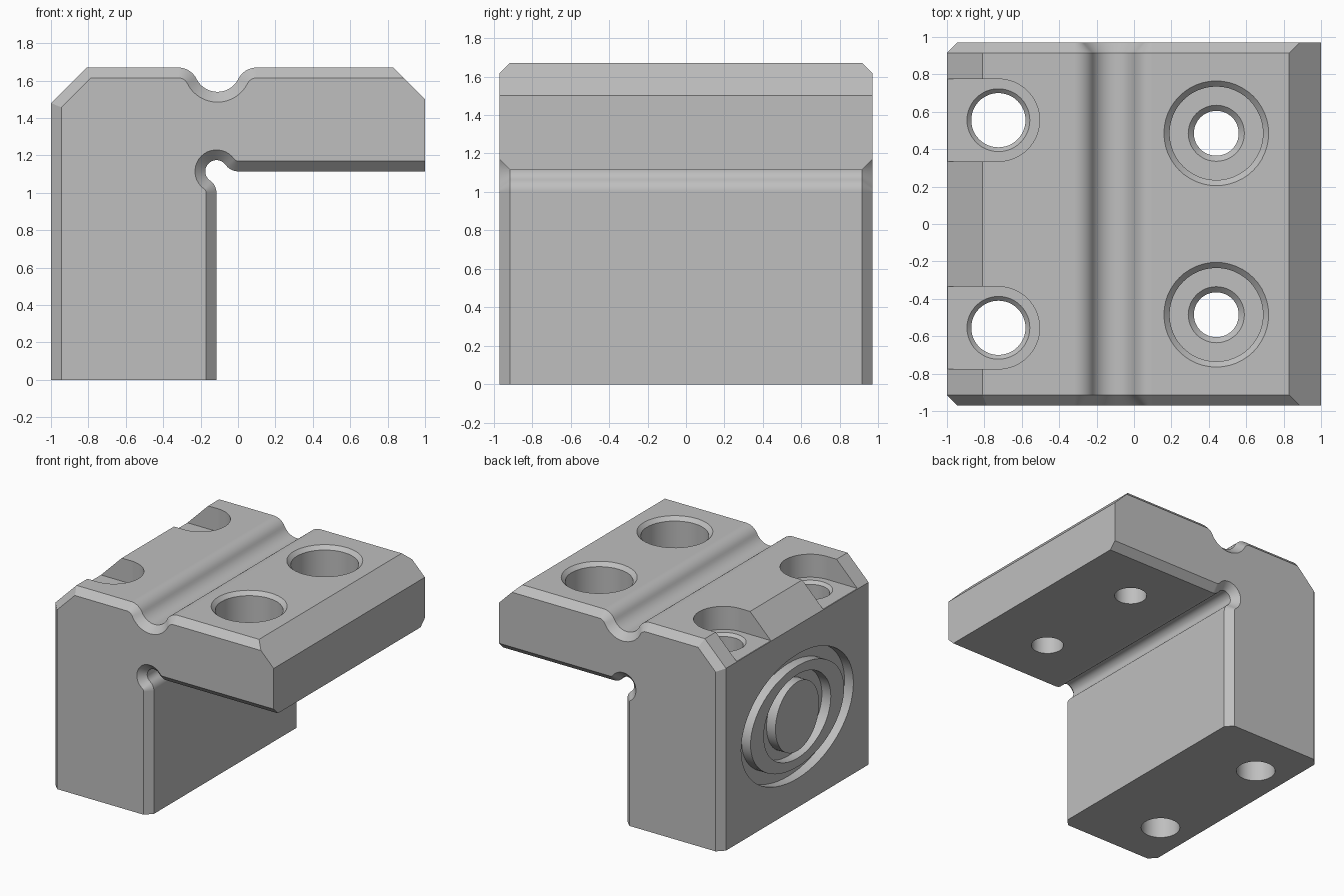
import bpy, bmesh
from math import sin, cos, radians, sqrt

cube = bpy.data.objects.get("Cube")
if cube:
    bpy.data.objects.remove(cube, do_unlink=True)

grey = bpy.data.materials.new("plain grey")
grey.use_nodes = True
colour = (0.52, 0.52, 0.52, 1)
grey.diffuse_color = colour
grey.node_tree.nodes["Principled BSDF"].inputs["Base Color"].default_value = colour


def arc(cx, cy, r, start, end, n, ry=None):
    """Points along a circular or oval arc, ends included."""
    ry = r if ry is None else ry
    angles = [radians(start + (end - start) * i / n) for i in range(n + 1)]
    return [(cx + r * cos(a), cy + ry * sin(a)) for a in angles]


def loft(name, rings, cyclic=False):
    """Skin equal-length rings of points; cap the ends unless cyclic."""
    bm = bmesh.new()
    rows = [[bm.verts.new(p) for p in ring] for ring in rings]
    n = len(rows[0])
    for a, b in zip(rows, rows[1:] + rows[:1] if cyclic else rows[1:]):
        for i in range(n):
            j = (i + 1) % n
            bm.faces.new((a[i], a[j], b[j], b[i]))
    if not cyclic:
        bm.faces.new(rows[0])
        bm.faces.new(rows[-1])
    bmesh.ops.recalc_face_normals(bm, faces=bm.faces)
    mesh = bpy.data.meshes.new(name)
    bm.to_mesh(mesh)
    bm.free()
    mesh.materials.append(grey)
    ob = bpy.data.objects.new(name, mesh)
    bpy.context.collection.objects.link(ob)
    return ob


def section(d):
    """Bracket outline in x and z, moved inwards by d for the edge chamfer."""
    k = d * (sqrt(2) - 1)
    pts = [(d - 1, 0), (d - 1, 1.48 - k), (k - 0.81, 1.67 - d)]
    # rounded groove across the top
    pts += arc(-0.32, 1.56, 0.11 - d, 90, 26.6, 8)
    pts += arc(-0.11, 1.665, 0.125 + d, 206.6, 333.4, 16)[1:-1]
    pts += arc(0.10, 1.56, 0.11 - d, 153.4, 90, 8)
    # sloped free end
    pts += [(0.83 + d, 1.67 - d), (1, 1.5), (1, 1.115 + d)]
    # relief in the inner corner
    pts += arc(0, 1.195, 0.08 - d, -90, -145.2, 8)
    pts += arc(-0.115, 1.115, 0.06 + d, 34.8, 235.2, 20)[1:-1]
    pts += arc(-0.195, 1.0, 0.08 - d, 55.2, 0, 8)
    return pts + [(-0.115 - d, 0)]


# bracket body with chamfered front and back outlines
c = 0.055
layers = [(-0.97, c), (c - 0.97, 0), (0.97 - c, 0), (0.97, c)]
body = loft("bracket_body", [[(x, y, z) for x, z in section(d)] for y, d in layers])


def bore(name, x, y, steps):
    return loft(name, [[(px, py, z) for px, py in arc(x, y, r, 0, 360, 48)[:-1]]
                       for r, z in steps])


def oval_groove(name, outer, inner, depth):
    def ring(size, x):
        return [(x, y, z) for y, z in arc(0, 0.74, size[0], 0, 360, 64, size[1])[:-1]]
    return loft(name, [ring(outer, -1.1), ring(outer, depth - 1),
                       ring(inner, depth - 1), ring(inner, -1.1)], cyclic=True)


cutters = []
for side in (-1, 1):
    # counterbored holes through the arm
    cutters.append(bore("arm_bore", 0.44, side * 0.485,
                        [(0.29, 1.68), (0.25, 1.64), (0.25, 1.35),
                         (0.15, 1.35), (0.12, 1.32), (0.12, 0.9)]))
    # open-sided pockets and long holes through the upright
    y = side * 0.555
    outline = [(-1.1, y - 0.22)] + arc(-0.725, y, 0.22, -90, 90, 32) + [(-1.1, y + 0.22)]
    cutters.append(loft("pocket", [[(px, py, z) for px, py in outline]
                                   for z in (1.483, 1.8)]))
    cutters.append(bore("upright_bore", -0.725, y,
                        [(0.18, 1.495), (0.145, 1.46), (0.145, -0.1)]))

# oval grooves in the outer side of the upright
cutters.append(oval_groove("outer_groove", (0.72, 0.505), (0.6, 0.41), 0.08))
cutters.append(oval_groove("inner_groove", (0.43, 0.34), (0.28, 0.28), 0.08))

bpy.context.view_layer.objects.active = body
for cutter in cutters:
    cutter.hide_render = True
    mod = body.modifiers.new("cut", "BOOLEAN")
    mod.operation = "DIFFERENCE"
    mod.solver = "EXACT"
    mod.object = cutter
    bpy.ops.object.modifier_apply(modifier=mod.name)
    bpy.data.objects.remove(cutter, do_unlink=True)

bpy.ops.object.select_all(action="DESELECT")
body.select_set(True)
bpy.ops.object.shade_smooth_by_angle(angle=radians(30))
weighted = body.modifiers.new("weighted normals", "WEIGHTED_NORMAL")
weighted.keep_sharp = True
